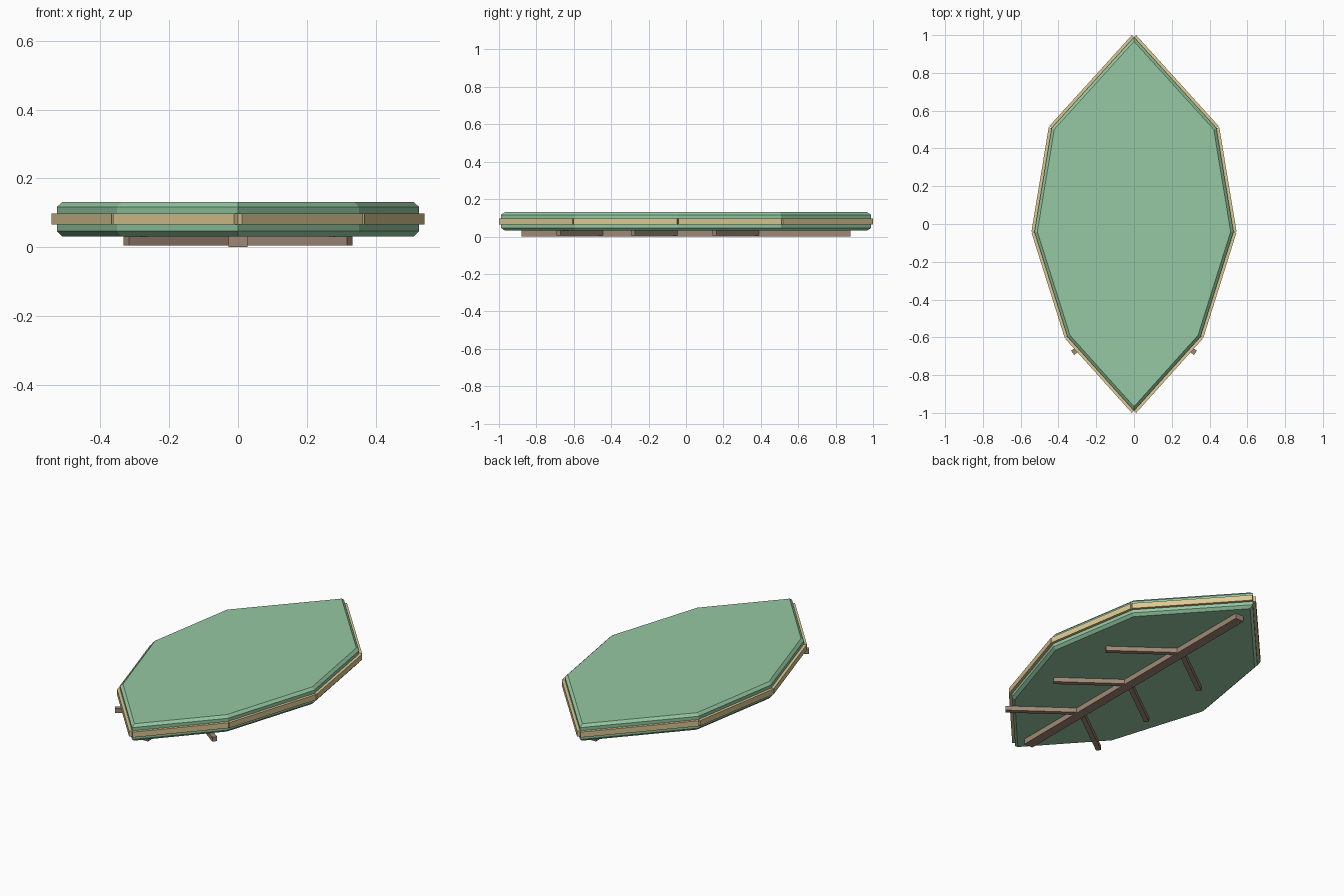
import bpy, bmesh, math
from mathutils import Vector, Matrix

if "Cube" in bpy.data.objects:
    bpy.data.objects.remove(bpy.data.objects["Cube"])


def material(name, rgb):
    m = bpy.data.materials.new(name)
    m.diffuse_color = (*rgb, 1)
    m.use_nodes = True
    m.node_tree.nodes["Principled BSDF"].inputs["Base Color"].default_value = m.diffuse_color
    return m


GREEN = material("leaf_green", (0.30, 0.58, 0.36))
TAN = material("rim_tan", (0.72, 0.58, 0.29))
BROWN = material("vein_brown", (0.35, 0.25, 0.18))


def finish(bm, name, mat):
    bmesh.ops.recalc_face_normals(bm, faces=bm.faces)
    me = bpy.data.meshes.new(name)
    bm.to_mesh(me)
    bm.free()
    me.materials.append(mat)
    ob = bpy.data.objects.new(name, me)
    bpy.context.collection.objects.link(ob)
    return ob


def bar(name, a, b, width, height, z, mat):
    """Square-ended bar running from a to b in plan, centred on height z."""
    a, b = Vector(a), Vector(b)
    d, mid = b - a, (a + b) / 2
    bm = bmesh.new()
    bmesh.ops.create_cube(bm, size=1, matrix=(
        Matrix.Translation((mid.x, mid.y, z))
        @ Matrix.Rotation(math.atan2(d.y, d.x), 4, 'Z')
        @ Matrix.Diagonal((d.length, width, height, 1))))
    return finish(bm, name, mat)


# Leaf outline, right half mirrored to the left
right = [(0, 0.989), (0.436, 0.508), (0.527, -0.042), (0.352, -0.597), (0, -0.989)]
outline = right + [(-x, y) for x, y in right[-2:0:-1]]

# Leaf blade: extruded outline with chamfered top and bottom rims
bm = bmesh.new()
base = bm.faces.new([bm.verts.new((x, y, 0.031)) for x, y in outline])
ext = bmesh.ops.extrude_face_region(bm, geom=[base], use_keep_orig=True)
bmesh.ops.translate(bm, vec=(0, 0, 0.1),
                    verts=[v for v in ext["geom"] if isinstance(v, bmesh.types.BMVert)])
bmesh.ops.recalc_face_normals(bm, faces=bm.faces)
rims = [e for e in bm.edges if abs(e.verts[0].co.z - e.verts[1].co.z) < 1e-5]
bmesh.ops.bevel(bm, geom=rims, offset=0.015, segments=1, affect='EDGES')
finish(bm, "leaf_blade", GREEN)

# Trim bars along each outline edge
for i, p in enumerate(outline):
    bar(f"edge_trim_{i + 1}", p, outline[(i + 1) % len(outline)], 0.032, 0.032, 0.081, TAN)

# Central vein and three pairs of side veins underneath
bar("centre_vein", (0, -0.88), (0, 0.88), 0.055, 0.032, 0.016, BROWN)
for i, y in enumerate((-0.441, -0.042, 0.394)):
    for side, s in (("right", 1), ("left", -1)):
        bar(f"side_vein_{side}_{i + 1}", (0, y), (s * 0.325, y - 0.241),
            0.027, 0.026, 0.018, BROWN)
